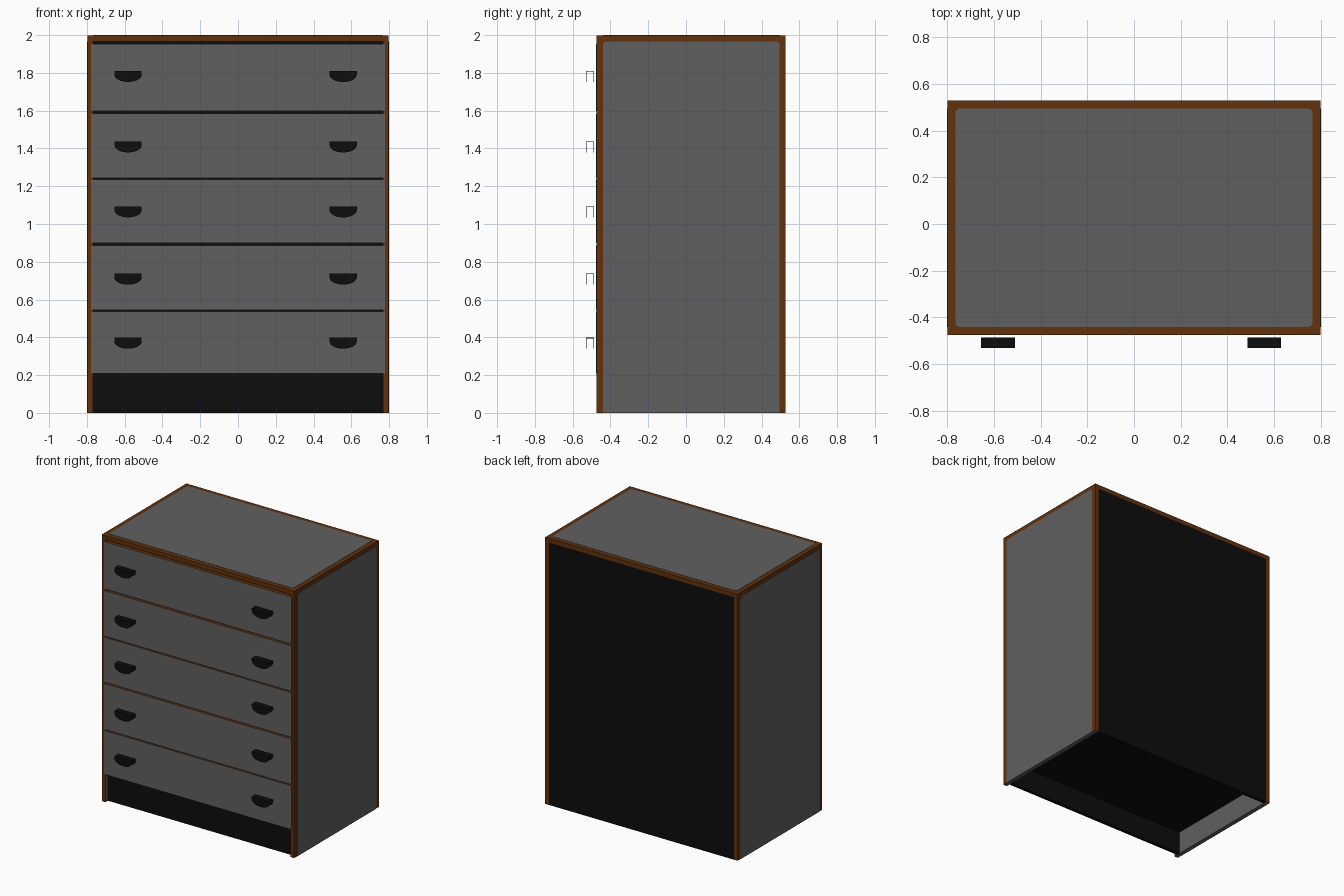
import bpy, bmesh, math
from mathutils import Vector

if "Cube" in bpy.data.objects:
    bpy.data.objects.remove(bpy.data.objects["Cube"])


def mat(name, rgb):
    m = bpy.data.materials.new(name)
    m.diffuse_color = (*rgb, 1)
    m.use_nodes = True
    m.node_tree.nodes["Principled BSDF"].inputs["Base Color"].default_value = m.diffuse_color
    return m


GREY = mat("grey panel", (0.117, 0.117, 0.117))
BROWN = mat("brown edging", (0.122, 0.032, 0.004))
BLACK = mat("black", (0.004, 0.004, 0.004))


def prism(name, pts, axis, a, b, mats, rule=None):
    """Extrude a 2D outline along an axis from a to b; rule(normal) picks the colour."""
    def place(p, t):
        v = list(p)
        v.insert(axis, t)
        return Vector(v)
    bm = bmesh.new()
    lo = [bm.verts.new(place(p, a)) for p in pts]
    hi = [bm.verts.new(place(p, b)) for p in pts]
    bm.faces.new(lo)
    bm.faces.new(hi)
    n = len(pts)
    for i in range(n):
        j = (i + 1) % n
        bm.faces.new((lo[i], lo[j], hi[j], hi[i]))
    bmesh.ops.recalc_face_normals(bm, faces=bm.faces)
    bm.normal_update()
    if rule:
        for f in bm.faces:
            f.material_index = rule(f.normal)
    me = bpy.data.meshes.new(name)
    bm.to_mesh(me)
    bm.free()
    for m in mats:
        me.materials.append(m)
    ob = bpy.data.objects.new(name, me)
    bpy.context.collection.objects.link(ob)
    return ob


def rect(u0, u1, v0, v1):
    return [(u0, v0), (u1, v0), (u1, v1), (u0, v1)]


def rounded(u0, u1, v0, v1, r=0.02, bottom=True):
    """Rectangle with rounded corners (optionally square at the bottom)."""
    pts = [] if bottom else [(u0, v0), (u1, v0)]
    corners = [(u1 - r, v1 - r, 0), (u0 + r, v1 - r, 90)]
    if bottom:
        corners += [(u0 + r, v0 + r, 180), (u1 - r, v0 + r, 270)]
    for cx, cy, start in corners:
        for k in range(4):
            t = math.radians(start + 30 * k)
            pts.append((cx + r * math.cos(t), cy + r * math.sin(t)))
    return pts


W, F, B, H, T = 0.8, -0.476, 0.53, 2.0, 0.033   # half width, front, back, height, thickness
E = 0.002                                       # plate thickness

# side panels: brown edging, grey inner and bottom faces, grey outer plate
for s, side in ((-1, "left"), (1, "right")):
    prism(side + "_side", rect(F + E, B - E, 0, H - T), 0, s * (W - T), s * (W - E),
          [BROWN, GREY], lambda n: int(n.z < -0.5 or n.x * s < -0.5))
    prism(side + "_side_plate", rounded(-0.44, 0.495, 0, 1.967, bottom=False),
          0, s * (W - E), s * W, [GREY])

# top panel with grey plate
prism("top", rect(-W + E, W - E, F + E, B - E), 2, H - T, H - E, [BROWN])
prism("top_plate", rounded(-0.765, 0.765, -0.44, 0.495), 2, H - E, H, [GREY])

# back panel, floor, plinth and dark interior behind the drawer gaps
prism("back_panel", rect(-W + T, W - T, 0, H - T), 1, B - 0.03, B - E, [BLACK])
prism("floor", rect(-W + T, W - T, -0.42, B - 0.03), 2, 0.17, 0.2, [BLACK])
prism("plinth", rect(-W + T, W - T, 0, 0.208), 1, -0.445, -0.42, [BLACK])
prism("inner_front", rect(-W + T, W - T, 0.2, H - T), 1, -0.44, -0.42, [BLACK])

# drawers: (bottom, top, handle top)
drawers = [(0.208, 0.536, 0.398), (0.545, 0.887, 0.737), (0.899, 1.235, 1.093),
           (1.244, 1.585, 1.437), (1.598, 1.952, 1.81)]


def half_disc(cx, top, hw=0.072, drop=0.058):
    """Cup pull outline: flat top, short sides, rounded bottom."""
    pts = [(cx - hw, top), (cx + hw, top)]
    for k in range(17):
        t = -math.pi * k / 16
        pts.append((cx + hw * math.cos(t), top - 0.02 + (drop - 0.02) * math.sin(t)))
    return pts


for i, (z0, z1, ht) in enumerate(drawers, 1):
    prism(f"drawer_front_{i}", rect(-0.778, 0.778, z0, z1), 1, F, -0.444,
          [BROWN, GREY], lambda n: int(n.y < -0.5))
    # bent sheet handles: front plate, back plate, top strip
    for cx, side in ((-0.582, "left"), (0.557, "right")):
        shape = half_disc(cx, ht)
        prism(f"handle_front_{side}_{i}", shape, 1, -0.53, -0.527, [BLACK])
        prism(f"handle_back_{side}_{i}", shape, 1, -0.489, -0.486, [BLACK])
        prism(f"handle_top_{side}_{i}", rect(cx - 0.072, cx + 0.072, -0.53, -0.486),
              2, ht - 0.003, ht, [BLACK])
